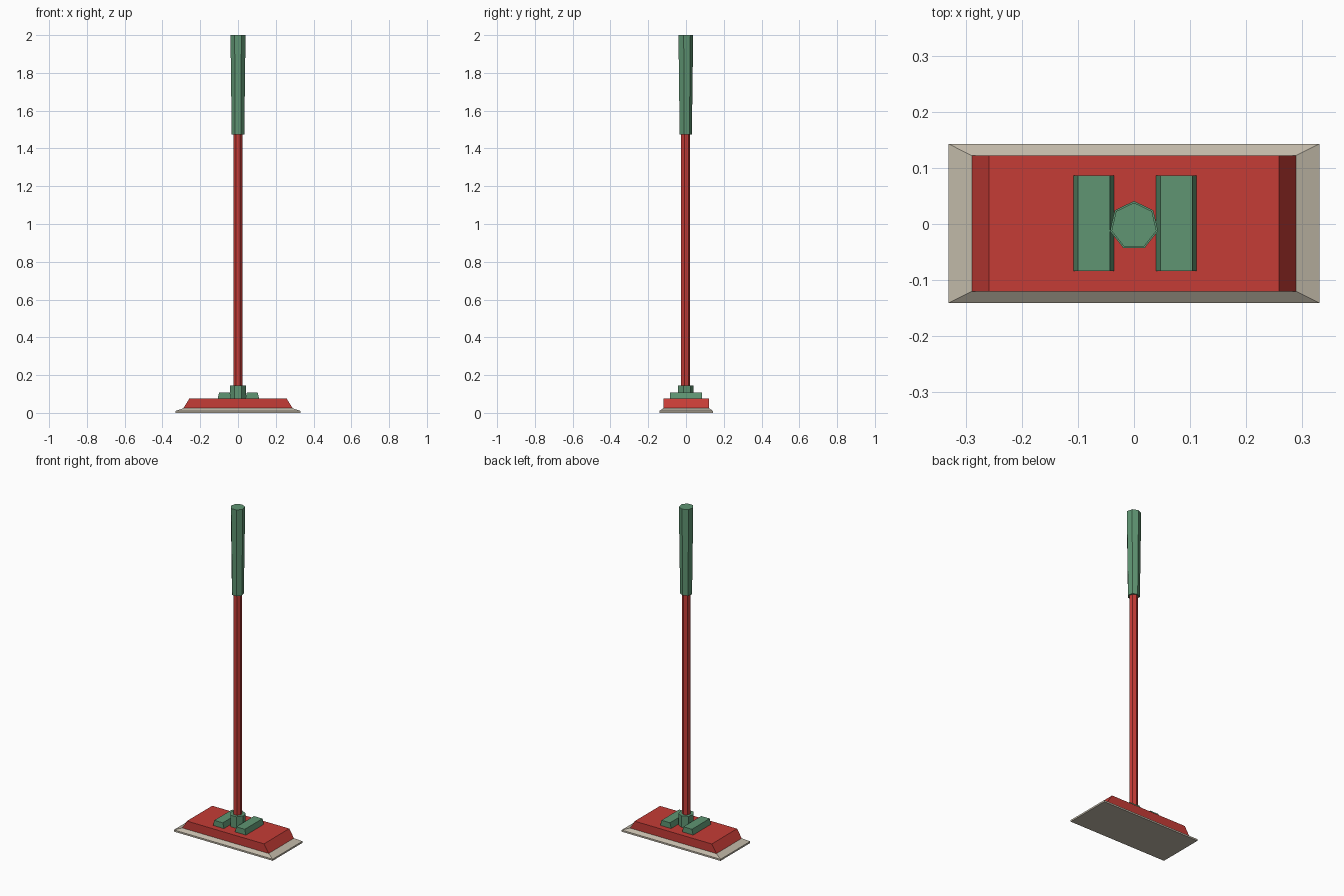
import bpy, bmesh, math

if "Cube" in bpy.data.objects:
    bpy.data.objects.remove(bpy.data.objects["Cube"])


def material(name, rgb):
    m = bpy.data.materials.new(name)
    m.diffuse_color = (*rgb, 1)
    m.use_nodes = True
    m.node_tree.nodes["Principled BSDF"].inputs["Base Color"].default_value = m.diffuse_color
    return m


RED = material("red", (0.56, 0.045, 0.037))
GREEN = material("green", (0.115, 0.30, 0.17))
GREY = material("warm grey", (0.53, 0.48, 0.39))


def loft(name, sections, mat):
    """Bridge equal-sized point rings from bottom to top and cap both ends."""
    bm = bmesh.new()
    rings = [[bm.verts.new(p) for p in s] for s in sections]
    n = len(rings[0])
    for a, b in zip(rings, rings[1:]):
        for i in range(n):
            j = (i + 1) % n
            bm.faces.new((a[i], a[j], b[j], b[i]))
    bm.faces.new(rings[0][::-1])
    bm.faces.new(rings[-1])
    bmesh.ops.recalc_face_normals(bm, faces=bm.faces[:])
    me = bpy.data.meshes.new(name)
    bm.to_mesh(me)
    bm.free()
    me.materials.append(mat)
    ob = bpy.data.objects.new(name, me)
    bpy.context.collection.objects.link(ob)
    return ob


def rect(hx, hy, z, cx=0.0, cy=0.001):
    return [(cx + sx * hx, cy + sy * hy, z)
            for sx, sy in ((-1, -1), (1, -1), (1, 1), (-1, 1))]


def heptagon(r, z, cy=-0.003):
    # seven sides with one corner pointing to +y
    return [(r * math.cos(math.pi / 2 + i * math.tau / 7),
             cy + r * math.sin(math.pi / 2 + i * math.tau / 7), z)
            for i in range(7)]


# Cleaning pad with sloped rim
loft("mop_pad", [rect(0.331, 0.142, 0), rect(0.331, 0.142, 0.01),
                 rect(0.289, 0.121, 0.025)], GREY)

# Head block, sloped at its two ends
loft("mop_head", [rect(0.289, 0.121, 0.025), rect(0.258, 0.121, 0.075)], RED)

# Pair of clamp bars either side of the socket
for side, label in ((-1, "left"), (1, "right")):
    cx = 0.002 + side * 0.0735
    loft(label + "_clamp", [rect(0.0365, 0.085, 0.074, cx),
                            rect(0.0285, 0.085, 0.108, cx)], GREEN)

# Socket, pole and flared grip
loft("pole_socket", [heptagon(0.044, 0.074), heptagon(0.044, 0.145)], GREEN)
loft("pole", [heptagon(0.025, 0.14), heptagon(0.025, 1.48)], RED)
loft("grip", [heptagon(0.034, 1.475), heptagon(0.041, 2.0)], GREEN)
